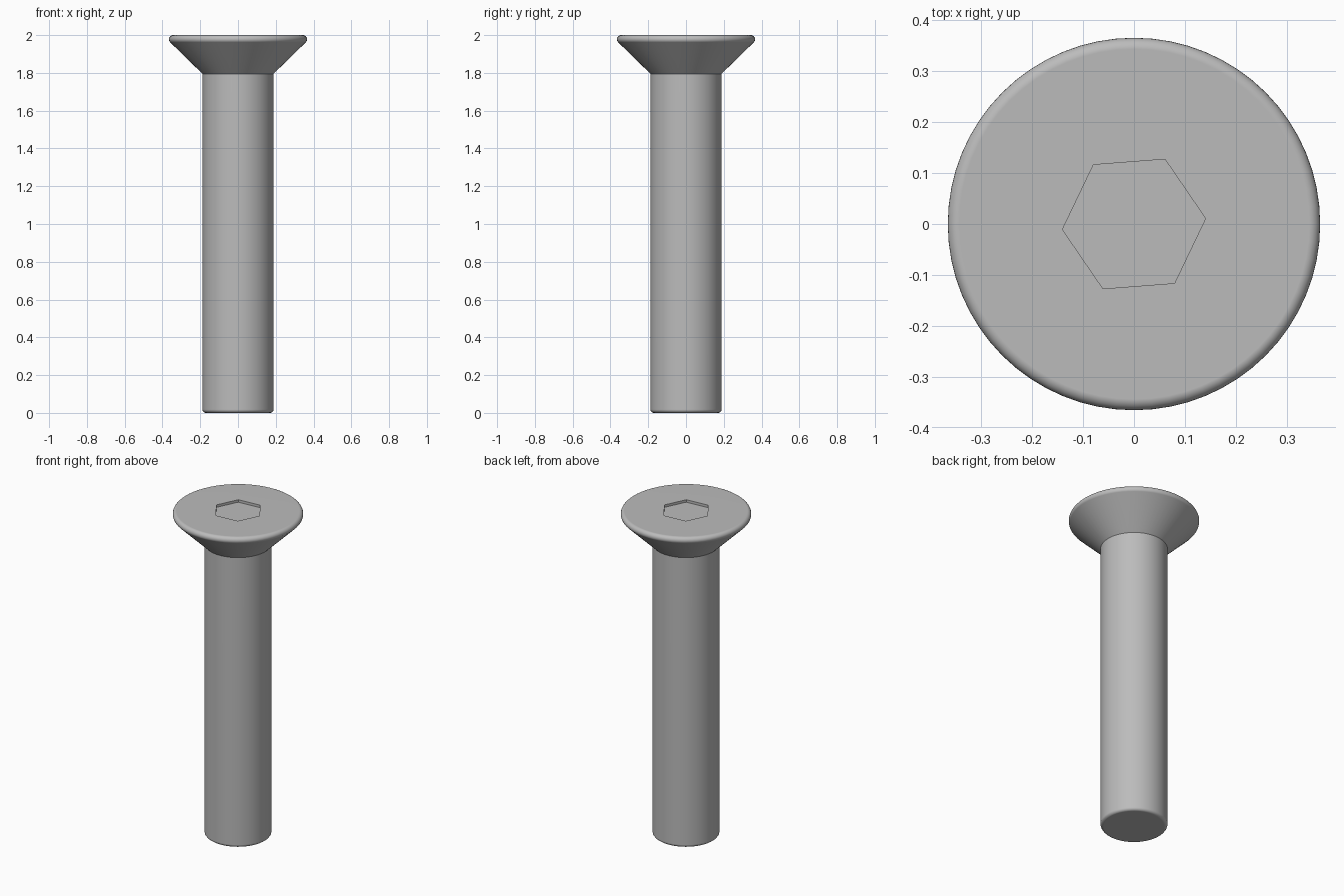
import bpy, bmesh, math
from math import radians, sin, cos

cube = bpy.data.objects.get("Cube")
if cube:
    bpy.data.objects.remove(cube)

# Single bare metal colour
steel = bpy.data.materials.new("grey_steel")
steel.use_nodes = True
GREY = (0.5, 0.5, 0.5, 1)
steel.diffuse_color = GREY
steel.node_tree.nodes["Principled BSDF"].inputs["Base Color"].default_value = GREY


def make_object(name, bm):
    mesh = bpy.data.meshes.new(name)
    bm.to_mesh(mesh)
    bm.free()
    mesh.materials.append(steel)
    obj = bpy.data.objects.new(name, mesh)
    bpy.context.collection.objects.link(obj)
    return obj


def arc(cx, cz, r, start, end, steps):
    """Rounded corner of the profile, as (radius, height) points."""
    angles = [radians(start + (end - start) * i / steps) for i in range(steps + 1)]
    return [(cx + r * cos(a), cz + r * sin(a)) for a in angles]


def lathe(name, profile, segments=64):
    """Turn a profile about z and close both ends with flat caps."""
    bm = bmesh.new()
    rings = [[bm.verts.new((r * cos(math.tau * i / segments),
                            r * sin(math.tau * i / segments), z))
              for i in range(segments)] for r, z in profile]
    for low, high in zip(rings, rings[1:]):
        for i in range(segments):
            j = (i + 1) % segments
            bm.faces.new((low[i], low[j], high[j], high[i]))
    bm.faces.new(rings[0][::-1])
    bm.faces.new(rings[-1])
    return make_object(name, bm)


# Screw body: rounded tip, straight shank, countersunk head with rounded rim
profile = (arc(0.170, 0.018, 0.018, -90, 0, 4)
           + [(0.188, 1.795)]
           + arc(0.344, 1.978, 0.022, -45, 90, 7))
screw = lathe("countersunk_screw", profile)

# Shallow hexagonal socket cut into the head
bm = bmesh.new()
bmesh.ops.create_cone(bm, cap_ends=True, segments=6, radius1=0.141,
                      radius2=0.141, depth=0.2)
hexagon = make_object("socket_cutter", bm)
hexagon.rotation_euler.z = radians(4.4)
hexagon.location.z = 2.085
# Put one corner of the hexagon on the x axis before the small turn
first = hexagon.data.vertices[0].co
hexagon.rotation_euler.z -= math.atan2(first.y, first.x)
hexagon.hide_render = True

cut = screw.modifiers.new("socket", 'BOOLEAN')
cut.operation = 'DIFFERENCE'
cut.solver = 'EXACT'
cut.object = hexagon
bpy.context.view_layer.objects.active = screw
screw.select_set(True)
bpy.ops.object.modifier_apply(modifier=cut.name)
bpy.data.objects.remove(hexagon)

# Smooth turned surfaces, crisp socket and neck, flat caps
bpy.ops.object.shade_smooth_by_angle(angle=radians(35))
flat = screw.modifiers.new("flat_caps", 'WEIGHTED_NORMAL')
flat.keep_sharp = True
